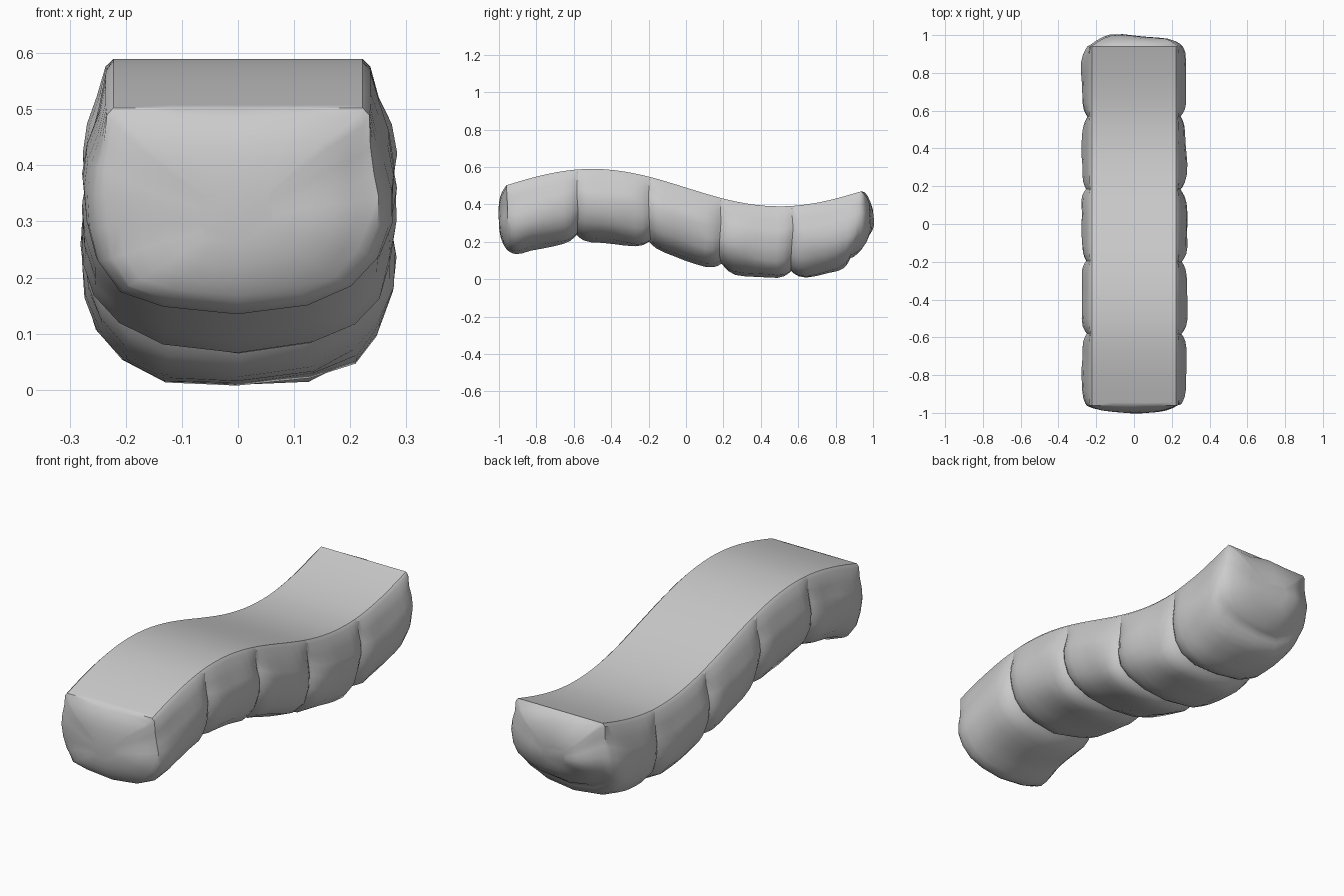
import bpy
import bmesh
import math
from mathutils import Vector, noise

cube = bpy.data.objects.get("Cube")
if cube:
    bpy.data.objects.remove(cube, do_unlink=True)

stone = bpy.data.materials.new("grey stone")
stone.use_nodes = True
stone.diffuse_color = (0.6, 0.6, 0.6, 1)
stone.node_tree.nodes["Principled BSDF"].inputs["Base Color"].default_value = (0.6, 0.6, 0.6, 1)

# Half cross-section: distance from the middle, depth below the walking surface
HALF = [(0, 0), (0.12, 0), (0.222, 0), (0.236, -0.014), (0.25, -0.07), (0.268, -0.12),
        (0.276, -0.17), (0.27, -0.23), (0.25, -0.29), (0.205, -0.34), (0.13, -0.372), (0, -0.387)]
SECTION = HALF + [(-x, z) for x, z in HALF[-2:0:-1]]
MIDDLE = -0.2


def walk_height(y):
    return 0.49 - 0.1 * math.sin(math.pi * y)


def roughen(p, depth):
    """Push the sides and belly gently in and out, leaving the top clean."""
    weight = min(1, -depth / 0.12)
    shift = noise.noise_vector(p * 6 + Vector((3, 7, 1)))
    return p + Vector((shift.x * 0.014, shift.y * 0.012, shift.z * 0.014)) * weight


def section_ring(bm, y, size, lean):
    """Cross-section at y; lean pulls the belly along y at a rounded end."""
    ring = []
    for x, z in SECTION:
        side = 1 - (1 - size) * min(1, -z / 0.1)
        shift = lean * max(0, -z - 0.2)
        p = Vector((x * side, y + shift, walk_height(y) + z * size))
        ring.append(bm.verts.new(roughen(p, z)))
    return ring


def bridge(bm, a, b):
    n = len(a)
    for i in range(n):
        bm.faces.new((a[i], a[(i + 1) % n], b[(i + 1) % n], b[i]))


def bulging_cap(bm, edge, y, direction, bulge):
    """Close an outer end with shrinking rings that swell outward."""
    centre = Vector((0, y, walk_height(y) + MIDDLE))
    last = edge
    for q in (0.94, 0.85, 0.7, 0.5, 0.25):
        ring = []
        for v in edge:
            p = centre.lerp(v.co, q)
            p.y = y + (v.co.y - y) * q + direction * bulge * (1 - q ** 4)
            ring.append(bm.verts.new(roughen(p, MIDDLE)))
        bridge(bm, last, ring)
        last = ring
    bm.faces.new(last)


def stone_block(name, y0, y1, front_end=False, back_end=False):
    bm = bmesh.new()
    rings = []
    for t in (0, 0.04, 0.1, 0.2, 0.35, 0.5, 0.65, 0.8, 0.9, 0.96, 1):
        near = min(t, 1 - t)
        outer = (front_end and t < 0.5) or (back_end and t > 0.5)
        inset = 0.08 if outer else 0.1
        size = 1 - inset * max(0, 1 - near / 0.2) ** 2
        lean = 0
        if outer:
            lean = (0.12 if front_end else -0.35) * max(0, 1 - near / 0.35)
        rings.append(section_ring(bm, y0 + (y1 - y0) * t, size, lean))
    for a, b in zip(rings, rings[1:]):
        bridge(bm, a, b)
    if front_end:
        bulging_cap(bm, rings[0], y0, -1, 0.04)
    else:
        bm.faces.new(rings[0])
    if back_end:
        bulging_cap(bm, rings[-1], y1, 1, 0.058)
    else:
        bm.faces.new(rings[-1])
    bmesh.ops.recalc_face_normals(bm, faces=bm.faces)
    mesh = bpy.data.meshes.new(name)
    bm.to_mesh(mesh)
    bm.free()
    mesh.materials.append(stone)
    obj = bpy.data.objects.new(name, mesh)
    bpy.context.collection.objects.link(obj)
    bpy.ops.object.select_all(action="DESELECT")
    obj.select_set(True)
    bpy.context.view_layer.objects.active = obj
    bpy.ops.object.shade_smooth_by_angle(angle=math.radians(40))


# Five stone blocks following the wave from front to back
joints = [-0.96, -0.58, -0.195, 0.185, 0.565, 0.94]
for i in range(5):
    stone_block(f"stone_block_{i + 1}", joints[i], joints[i + 1], i == 0, i == 4)
